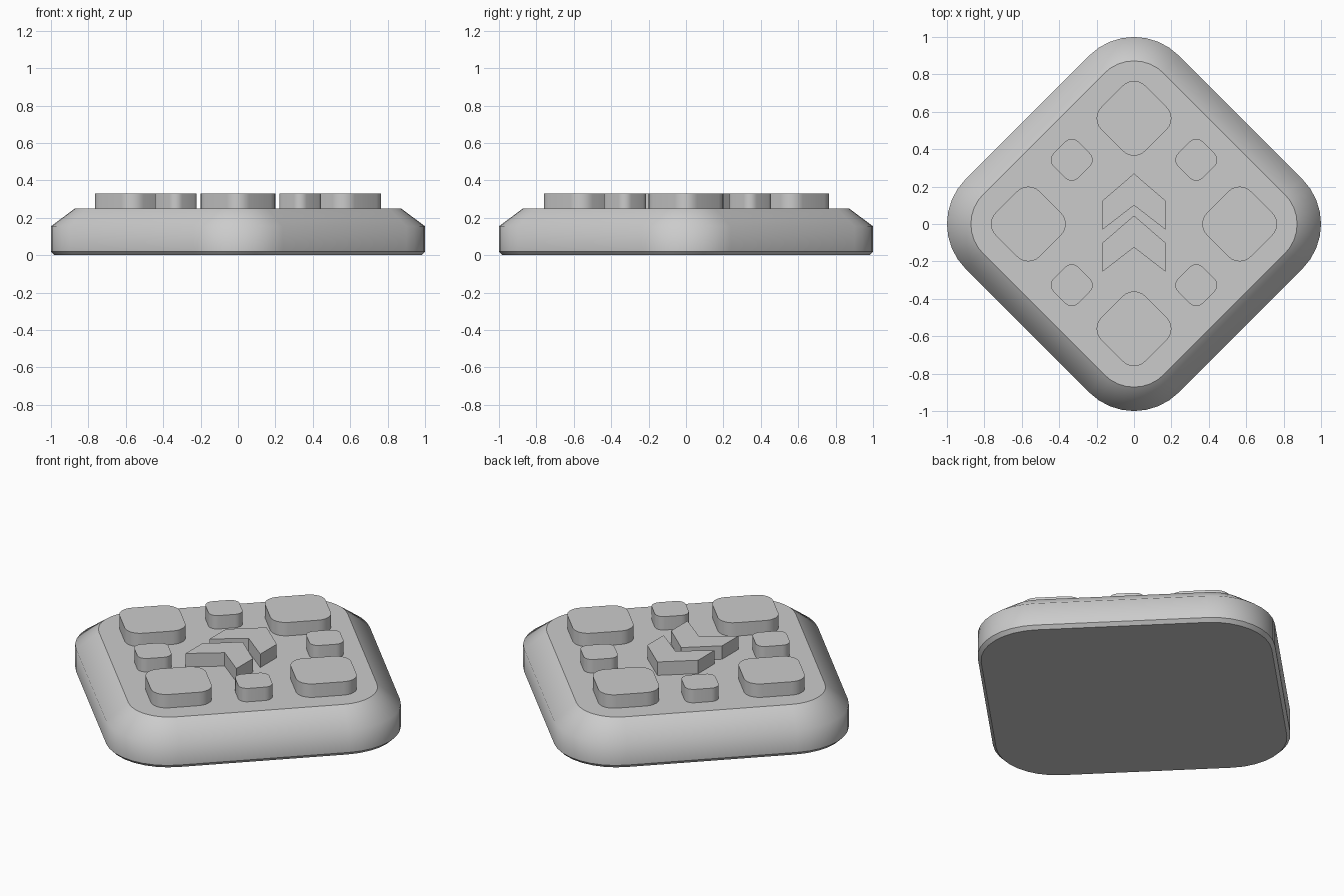
import bpy, bmesh, math

if "Cube" in bpy.data.objects:
    bpy.data.objects.remove(bpy.data.objects["Cube"], do_unlink=True)

# Single plain grey
grey = bpy.data.materials.new("plain grey")
grey.use_nodes = True
COLOUR = (0.6, 0.6, 0.6, 1)
grey.diffuse_color = COLOUR
grey.node_tree.nodes["Principled BSDF"].inputs["Base Color"].default_value = COLOUR


def diamond(half, corner, steps):
    """Rounded diamond: half is the rounded reach, corner the sharp reach."""
    r = (corner - half) / (math.sqrt(2) - 1)
    centre = half - r
    pts = []
    for k in range(4):
        a = k * math.pi / 2
        for i in range(steps + 1):
            t = a - math.pi / 4 + i * math.pi / 2 / steps
            pts.append((centre * math.cos(a) + r * math.cos(t),
                        centre * math.sin(a) + r * math.sin(t)))
    return pts


def loft(name, rings, location=(0, 0, 0), smooth_angle=None, sharp_levels=()):
    """Bridge stacked outlines [(points, z)] and cap both ends."""
    bm = bmesh.new()
    loops = [[bm.verts.new((x, y, z)) for x, y in pts] for pts, z in rings]
    n = len(loops[0])
    for low, high in zip(loops, loops[1:]):
        for i in range(n):
            j = (i + 1) % n
            bm.faces.new((low[i], low[j], high[j], high[i])).smooth = smooth_angle is not None
    bm.faces.new(loops[0][::-1])
    bm.faces.new(loops[-1])
    bmesh.ops.recalc_face_normals(bm, faces=bm.faces)
    # Keep chosen rims and steep corners crisp
    for e in bm.edges:
        level = [loop for loop in (loops[k] for k in sharp_levels)
                 if e.verts[0] in loop and e.verts[1] in loop]
        if level or (smooth_angle and e.calc_face_angle(0) > smooth_angle):
            e.smooth = False
    mesh = bpy.data.meshes.new(name)
    bm.to_mesh(mesh)
    bm.free()
    mesh.materials.append(grey)
    obj = bpy.data.objects.new(name, mesh)
    obj.location = location
    bpy.context.collection.objects.link(obj)
    return obj


# Base slab: chamfered foot, upright wall, sloping shoulder
wall = diamond(1, 1.14, 8)
loft("base", [(diamond(0.98, 1.115, 8), 0), (wall, 0.02), (wall, 0.155),
              (diamond(0.872, 0.965, 8), 0.25)],
     smooth_angle=math.radians(60), sharp_levels=(0, 1, 3))

FLOOR, TOP = 0.24, 0.33


def button(name, half, corner, x, y):
    pts = diamond(half, corner, 6)
    loft(name, [(pts, FLOOR), (pts, TOP)], (x, y, 0), math.radians(40))


# Four large buttons on the axes
for name, x, y in (("left", 0.565, 0), ("right", -0.565, 0),
                   ("back", 0, 0.565), ("front", 0, -0.56)):
    button("large_button_" + name, 0.2, 0.235, x, y)

# Four small buttons between them
for side, x in (("left", 0.333), ("right", -0.333)):
    for end, y in (("back", 0.343), ("front", -0.327)):
        button(f"small_button_{end}_{side}", 0.112, 0.132, x, y)

# Two raised chevrons pointing to the back
chevron = [(0, 0.27), (-0.168, 0.125), (-0.168, -0.03),
           (0, 0.1), (0.168, -0.03), (0.168, 0.125)]
for name, y in (("chevron_back", 0), ("chevron_front", -0.225)):
    loft(name, [(chevron, FLOOR), (chevron, TOP)], (0, y, 0))
